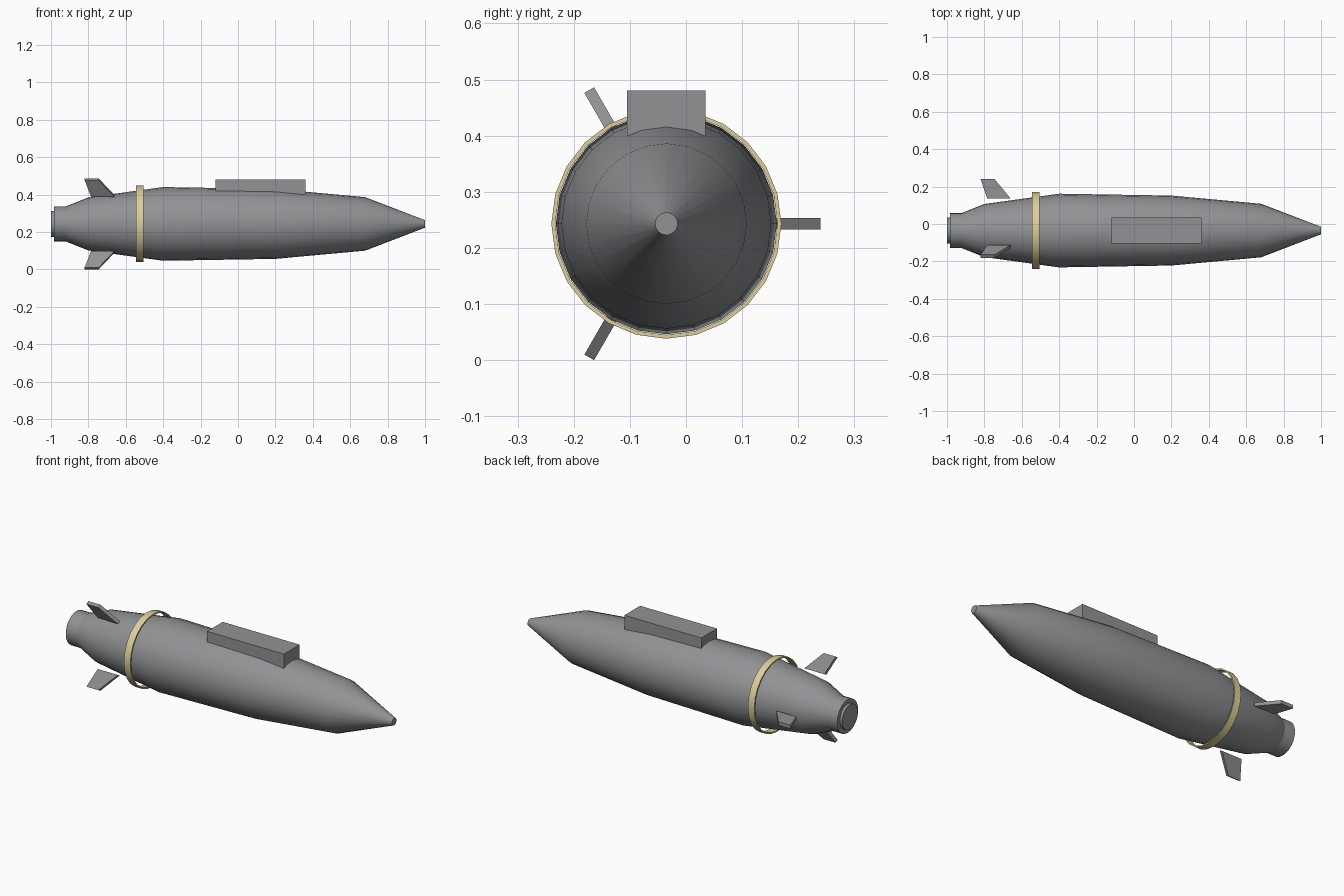
import bpy
import bmesh
import math
from mathutils import Matrix, Vector

if "Cube" in bpy.data.objects:
    bpy.data.objects.remove(bpy.data.objects["Cube"], do_unlink=True)

AXIS = Vector((0, -0.035, 0.243))
SIDES = 24


def material(name, color):
    mat = bpy.data.materials.new(name)
    mat.use_nodes = True
    mat.diffuse_color = (*color, 1)
    mat.node_tree.nodes["Principled BSDF"].inputs["Base Color"].default_value = (*color, 1)
    return mat


GREY = material("steel grey", (0.28, 0.29, 0.30))
YELLOW = material("pale yellow", (0.72, 0.62, 0.33))


def finish(name, bm, mat, smooth=None):
    bmesh.ops.recalc_face_normals(bm, faces=bm.faces)
    mesh = bpy.data.meshes.new(name)
    bm.to_mesh(mesh)
    bm.free()
    mesh.materials.append(mat)
    obj = bpy.data.objects.new(name, mesh)
    bpy.context.collection.objects.link(obj)
    if smooth:
        bpy.ops.object.select_all(action="DESELECT")
        obj.select_set(True)
        bpy.context.view_layer.objects.active = obj
        bpy.ops.object.shade_smooth_by_angle(angle=math.radians(smooth))
    return obj


def lathe(name, profile, mat, closed=False):
    """Turn (x, radius) points around the long axis; cap the ends unless closed."""
    bm = bmesh.new()
    rings = []
    for x, r in profile:
        angles = [math.tau * i / SIDES for i in range(SIDES)]
        rings.append([bm.verts.new(AXIS + Vector((x, r * math.cos(a), r * math.sin(a))))
                      for a in angles])
    pairs = list(zip(rings, rings[1:]))
    if closed:
        pairs.append((rings[-1], rings[0]))
    else:
        bm.faces.new(rings[0])
        bm.faces.new(rings[-1])
    for a, b in pairs:
        for i in range(SIDES):
            j = (i + 1) % SIDES
            bm.faces.new((a[i], a[j], b[j], b[i]))
    return finish(name, bm, mat, 20)


# Tapered casing with a stepped tail and blunt nose
lathe("casing", [(-1, 0.07), (-0.985, 0.07), (-0.985, 0.094), (-0.92, 0.094),
                 (-0.8, 0.142), (-0.4, 0.197), (0.2, 0.187), (0.68, 0.143),
                 (1, 0.02)], GREY)

# Loose marking band around the tail
lathe("marking_band", [(-0.545, 0.198), (-0.545, 0.205), (-0.505, 0.205),
                       (-0.505, 0.198)], YELLOW, closed=True)

# Mounting block on top
bm = bmesh.new()
bmesh.ops.create_cube(bm, size=1, matrix=Matrix.Translation((0.12, AXIS.y, 0.43))
                      @ Matrix.Diagonal((0.48, 0.14, 0.1, 1)))
finish("mounting_block", bm, GREY)

# Three swept fins around the tail
FIN = [(-0.785, 0.172), (-0.66, 0.172), (-0.745, 0.275), (-0.82, 0.275)]
for n in range(3):
    bm = bmesh.new()
    face = bm.faces.new([bm.verts.new((x, r, -0.01)) for x, r in FIN])
    side = bmesh.ops.extrude_face_region(bm, geom=[face])["geom"]
    bmesh.ops.translate(bm, vec=(0, 0, 0.02),
                        verts=[v for v in side if isinstance(v, bmesh.types.BMVert)])
    bm.transform(Matrix.Translation(AXIS) @ Matrix.Rotation(n * math.tau / 3, 4, "X"))
    finish(f"fin_{n + 1}", bm, GREY)
